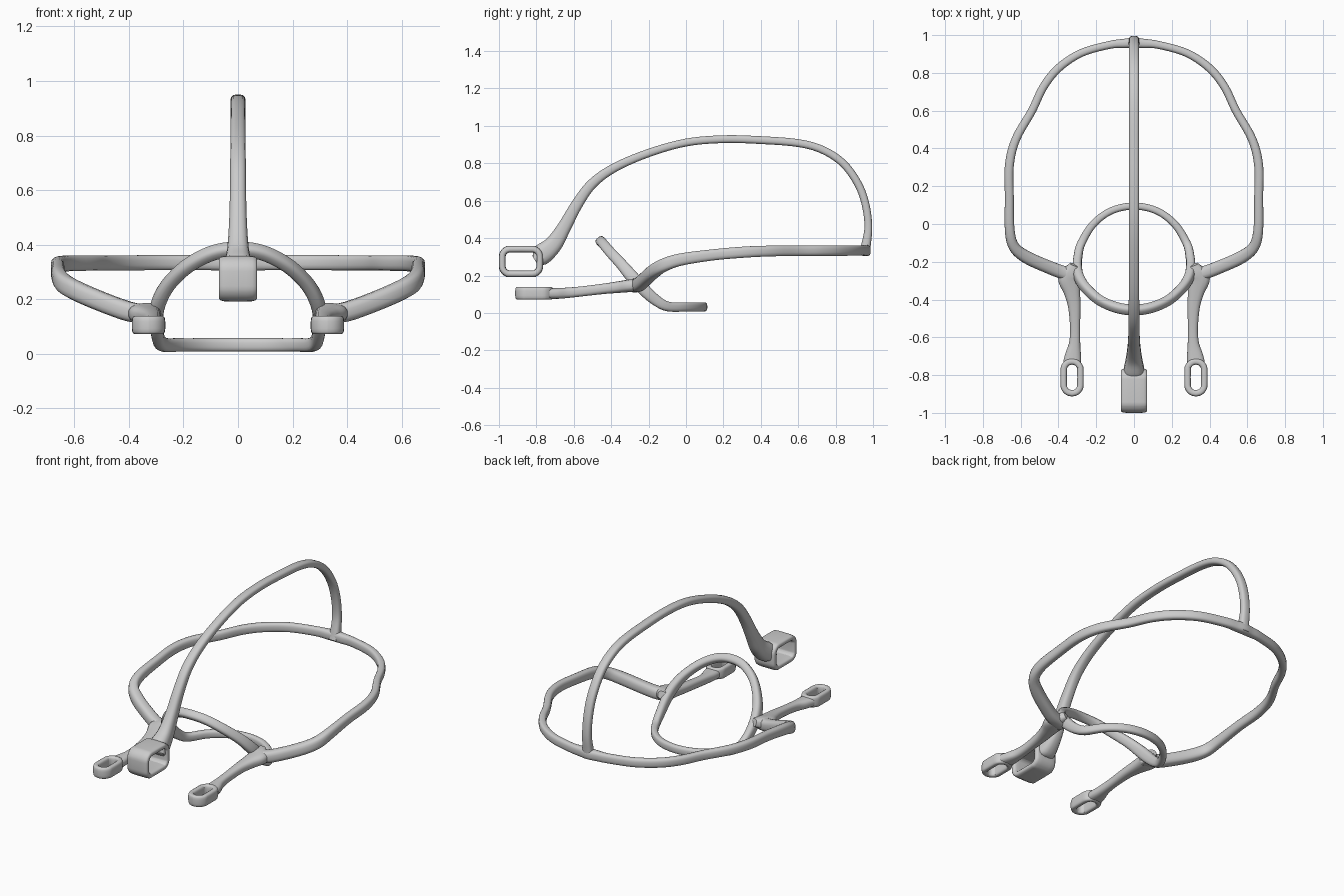
import bpy, bmesh, math
from mathutils import Vector


def spline(keys, closed, steps=5):
    """Catmull-Rom through tuples (x, y, z, half side, half up)."""
    n, out = len(keys), []
    pick = (lambda i: keys[i % n]) if closed else (lambda i: keys[min(max(i, 0), n - 1)])
    for i in range(n if closed else n - 1):
        a, b, c, d = pick(i - 1), pick(i), pick(i + 1), pick(i + 2)
        for s in range(steps):
            t = s / steps
            out.append([0.5 * (2 * q + (r - p) * t + (2 * p - 5 * q + 4 * r - w) * t * t
                               + (3 * q - p - 3 * r + w) * t ** 3)
                        for p, q, r, w in zip(a, b, c, d)])
    return out if closed else out + [list(keys[-1])]


def sweep(name, keys, up, closed=False, power=2.8, sides=16, mirror=False, steps=5):
    """Sweep a rounded-square section; up(point) gives the section's up direction."""
    pts = spline(keys, closed, steps)
    n = len(pts)
    bm = bmesh.new()
    rings = []
    for i, p in enumerate(pts):
        nxt = pts[(i + 1) % n] if closed else pts[min(i + 1, n - 1)]
        prv = pts[i - 1] if closed else pts[max(i - 1, 0)]
        tangent = (Vector(nxt[:3]) - Vector(prv[:3])).normalized()
        side = tangent.cross(up(p)).normalized()
        top = side.cross(tangent)
        ring = []
        for k in range(sides):
            a = 2 * math.pi * (k + 0.5) / sides
            c, s = math.cos(a), math.sin(a)
            u = math.copysign(abs(c) ** (2 / power), c) * p[3]
            v = math.copysign(abs(s) ** (2 / power), s) * p[4]
            ring.append(bm.verts.new(Vector(p[:3]) + side * u + top * v))
        rings.append(ring)
    for i in range(n if closed else n - 1):
        a, b = rings[i], rings[(i + 1) % n]
        for k in range(sides):
            m = (k + 1) % sides
            bm.faces.new((a[k], a[m], b[m], b[k]))
    if not closed:
        bm.faces.new(rings[0])
        bm.faces.new(rings[-1])
    bmesh.ops.recalc_face_normals(bm, faces=bm.faces)
    me = bpy.data.meshes.new(name)
    bm.to_mesh(me)
    bm.free()
    ob = bpy.data.objects.new(name, me)
    bpy.context.collection.objects.link(ob)
    if mirror:
        ob.modifiers.new("Mirror", 'MIRROR').use_mirror_merge = False
    bpy.ops.object.select_all(action='DESELECT')
    ob.select_set(True)
    bpy.context.view_layer.objects.active = ob
    bpy.ops.object.shade_smooth_by_angle(angle=math.radians(50))
    return ob


def flip(keys):
    return [(-k[0],) + tuple(k[1:]) for k in reversed(keys)]


def rounded_loop(w, h, r, n=4):
    """Rounded rectangle outline of half sizes w, h."""
    out = []
    for q, (sx, sy) in enumerate(((1, 1), (-1, 1), (-1, -1), (1, -1))):
        for j in range(n + 1):
            a = math.pi / 2 * (q + j / n)
            out.append((sx * (w - r) + r * math.cos(a), sy * (h - r) + r * math.sin(a)))
    return out


def z_up(p):
    return Vector((0, 0, 1))


def x_up(p):
    return Vector((1, 0, 0))


def ring_up(p):
    # flat at the back, tilted forward on the arch
    t = min(max((-0.10 - p[1]) / 0.08, 0), 1)
    return Vector((0, 0.75 * t, 1 - 0.35 * t)).normalized()


# outer rim: half path from the front junction to the back centre
rim = [(0.30, -0.275, 0.145, 0.035, 0.035), (0.38, -0.255, 0.15, 0.036, 0.036),
       (0.46, -0.225, 0.175, 0.035, 0.036), (0.57, -0.175, 0.22, 0.034, 0.036),
       (0.635, -0.12, 0.255, 0.029, 0.035), (0.658, -0.03, 0.285, 0.026, 0.033),
       (0.66, 0.14, 0.31, 0.024, 0.030), (0.66, 0.31, 0.325, 0.024, 0.030),
       (0.625, 0.45, 0.331, 0.023, 0.029), (0.54, 0.60, 0.332, 0.022, 0.028),
       (0.48, 0.725, 0.333, 0.022, 0.028), (0.40, 0.825, 0.333, 0.022, 0.028),
       (0.28, 0.905, 0.334, 0.021, 0.028), (0.13, 0.948, 0.334, 0.021, 0.028),
       (0.05, 0.956, 0.334, 0.025, 0.030), (0, 0.96, 0.334, 0.028, 0.031)]
sweep("outer_rim", rim + flip(rim)[1:], z_up)

# inner ring: low at the back, rising to an arch at the front
inner = [(0, 0.095, 0.032, 0.019, 0.025), (0.12, 0.07, 0.032, 0.019, 0.025),
         (0.215, 0.0, 0.032, 0.020, 0.025), (0.278, -0.10, 0.035, 0.022, 0.026),
         (0.296, -0.17, 0.075, 0.023, 0.030), (0.300, -0.235, 0.135, 0.025, 0.034),
         (0.288, -0.29, 0.195, 0.026, 0.034), (0.250, -0.345, 0.26, 0.024, 0.030),
         (0.18, -0.405, 0.325, 0.024, 0.028), (0.09, -0.443, 0.37, 0.025, 0.027),
         (0, -0.455, 0.382, 0.026, 0.027)]
sweep("inner_ring", inner + flip(inner)[1:-1], ring_up, closed=True)

# front arms, widening into the junction at the back
arm = [(0.318, -0.215, 0.165, 0.022, 0.022), (0.33, -0.25, 0.155, 0.045, 0.032),
       (0.342, -0.29, 0.147, 0.060, 0.034), (0.328, -0.36, 0.138, 0.044, 0.031),
       (0.316, -0.44, 0.129, 0.033, 0.028), (0.312, -0.55, 0.116, 0.027, 0.027),
       (0.314, -0.63, 0.108, 0.030, 0.028), (0.322, -0.69, 0.104, 0.042, 0.029),
       (0.328, -0.735, 0.103, 0.048, 0.029)]
sweep("front_arm", arm, z_up, mirror=True)

# slotted eyelets at the arm tips
eyelet = [(0.328 + u, -0.812 + v, 0.105, 0.017, 0.034) for u, v in rounded_loop(0.044, 0.084, 0.043)]
sweep("arm_eyelet", eyelet, z_up, closed=True, power=3.5, mirror=True, steps=2)

# tall arched bar over the middle
bar = [(0, 0.955, 0.315, 0.03, 0.034), (0, 0.962, 0.36, 0.026, 0.030),
       (0, 0.975, 0.46, 0.021, 0.027), (0, 0.96, 0.58, 0.021, 0.027),
       (0, 0.92, 0.69, 0.021, 0.027), (0, 0.84, 0.80, 0.021, 0.027),
       (0, 0.73, 0.872, 0.021, 0.027), (0, 0.60, 0.908, 0.021, 0.027),
       (0, 0.40, 0.924, 0.021, 0.027), (0, 0.20, 0.929, 0.021, 0.027),
       (0, 0.0, 0.911, 0.021, 0.027), (0, -0.20, 0.855, 0.022, 0.027),
       (0, -0.38, 0.778, 0.024, 0.028), (0, -0.50, 0.692, 0.027, 0.029),
       (0, -0.58, 0.585, 0.031, 0.030), (0, -0.65, 0.460, 0.037, 0.034),
       (0, -0.71, 0.365, 0.048, 0.042), (0, -0.78, 0.305, 0.056, 0.056),
       (0, -0.81, 0.285, 0.02, 0.058)]
sweep("arched_bar", bar, x_up)

# slotted block at the low front end of the bar
block = [(0, -0.882 + u, 0.275 + v, 0.018, 0.07) for u, v in rounded_loop(0.1, 0.066, 0.04)]
sweep("bar_eyelet", block, x_up, closed=True, power=4, steps=2)
